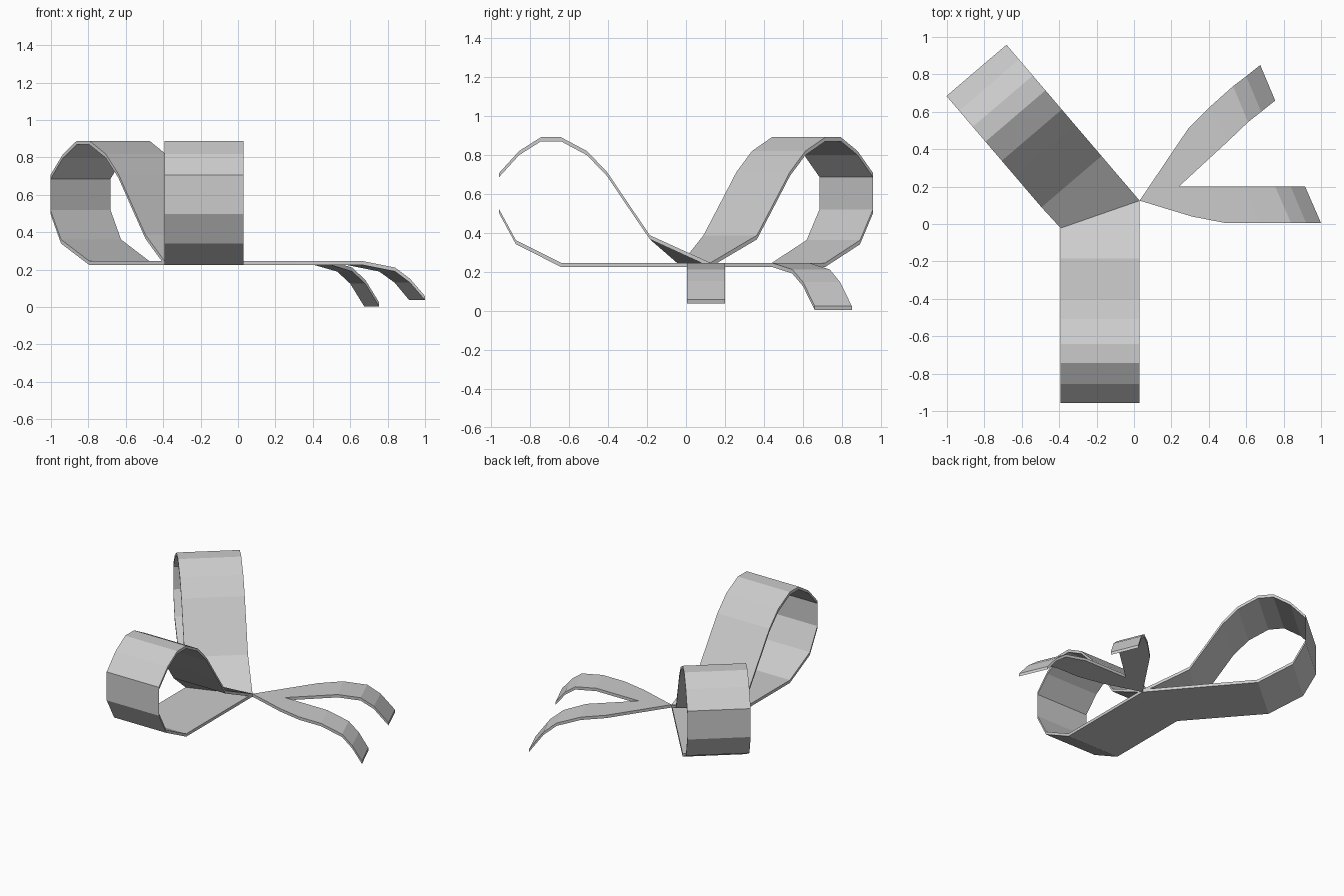
import bpy, bmesh
from math import cos, sin, radians
from mathutils import Vector

if "Cube" in bpy.data.objects:
    bpy.data.objects.remove(bpy.data.objects["Cube"])

THICK = 0.021          # ribbon thickness, measured straight up
WIDTH = 0.422          # loop ribbon width
KNOT_L, KNOT_R = Vector((-0.392, -0.022)), Vector((0.03, 0.125))
FLAT = 0.224           # height of the flat ribbon


def add_strip(bm, rows):
    """Solid ribbon through rows of (left, right) points, thickened upwards."""
    pairs = [[bm.verts.new(p) for p in row] for row in rows]
    faces = [bm.faces.new((a[0], a[1], b[1], b[0])) for a, b in zip(pairs, pairs[1:])]
    geo = bmesh.ops.extrude_face_region(bm, geom=faces, use_keep_orig=True)
    top = [g for g in geo["geom"] if isinstance(g, bmesh.types.BMVert)]
    bmesh.ops.translate(bm, verts=top, vec=(0, 0, THICK))
    allf = set(faces)
    for v in top + [v for p in pairs for v in p]:
        allf.update(v.link_faces)
    bmesh.ops.recalc_face_normals(bm, faces=list(allf))


def finish(name, bm):
    me = bpy.data.meshes.new(name)
    bm.to_mesh(me)
    bm.free()
    bpy.context.collection.objects.link(bpy.data.objects.new(name, me))


# Loop profile: distance from the knot's right corner, underside height
LOWER = [(0.766, FLAT), (0.997, 0.34), (1.083, 0.498)]
UPPER = [(1.083, 0.685), (0.981, 0.797), (0.869, 0.868), (0.766, 0.868),
         (0.633, 0.797), (0.53, 0.69), (0.412, 0.515), (0.31, 0.365)]


def loop(name, angle, side, stretch):
    a = radians(angle)
    along = Vector((cos(a), sin(a)))
    across = Vector((-sin(a), cos(a))) * side * WIDTH

    def row(d, z):
        r = KNOT_R + along * d * stretch
        l = r - across
        return [(l.x, l.y, z), (r.x, r.y, z)]

    knot = [(KNOT_L.x, KNOT_L.y, FLAT), (KNOT_R.x, KNOT_R.y, FLAT)]
    bm = bmesh.new()
    add_strip(bm, [knot] + [row(*p) for p in LOWER])
    add_strip(bm, [row(*p) for p in UPPER] + [knot])
    # upright tip of the loop is a single thin sheet
    lo = row(LOWER[-1][0], LOWER[-1][1] + THICK)
    hi = row(*UPPER[0])
    quad = [bm.verts.new(p) for p in (lo[0], lo[1], hi[1], hi[0])]
    f = bm.faces.new(quad)
    f.normal_update()
    if f.normal.xy.dot(along) < 0:
        f.normal_flip()
    finish(name, bm)


def tail(name, rows):
    bm = bmesh.new()
    add_strip(bm, [[(ax, ay, z), (bx, by, z)] for ax, ay, bx, by, z in rows])
    finish(name, bm)


# Two ribbon loops
loop("front_loop", -90, 1, 1.0)
loop("back_loop", 130.5, -1, 1.012)

# Two drooping tails: outer x, y, inner x, y, underside height
tail("back_tail", [
    (0.03, 0.125, 0.24, 0.20, FLAT), (0.29, 0.51, 0.37, 0.32, FLAT),
    (0.41, 0.63, 0.50, 0.44, FLAT), (0.53, 0.737, 0.61, 0.545, 0.19),
    (0.60, 0.79, 0.68, 0.60, 0.125), (0.675, 0.85, 0.755, 0.66, 0.003)])
tail("side_tail", [
    (0.03, 0.125, 0.24, 0.20, FLAT), (0.31, 0.04, 0.33, 0.20, FLAT),
    (0.49, 0.005, 0.41, 0.20, FLAT), (0.67, 0.005, 0.585, 0.20, FLAT),
    (0.84, 0.005, 0.755, 0.20, 0.19), (0.92, 0.005, 0.838, 0.20, 0.13),
    (1.0, 0.005, 0.915, 0.20, 0.037)])
